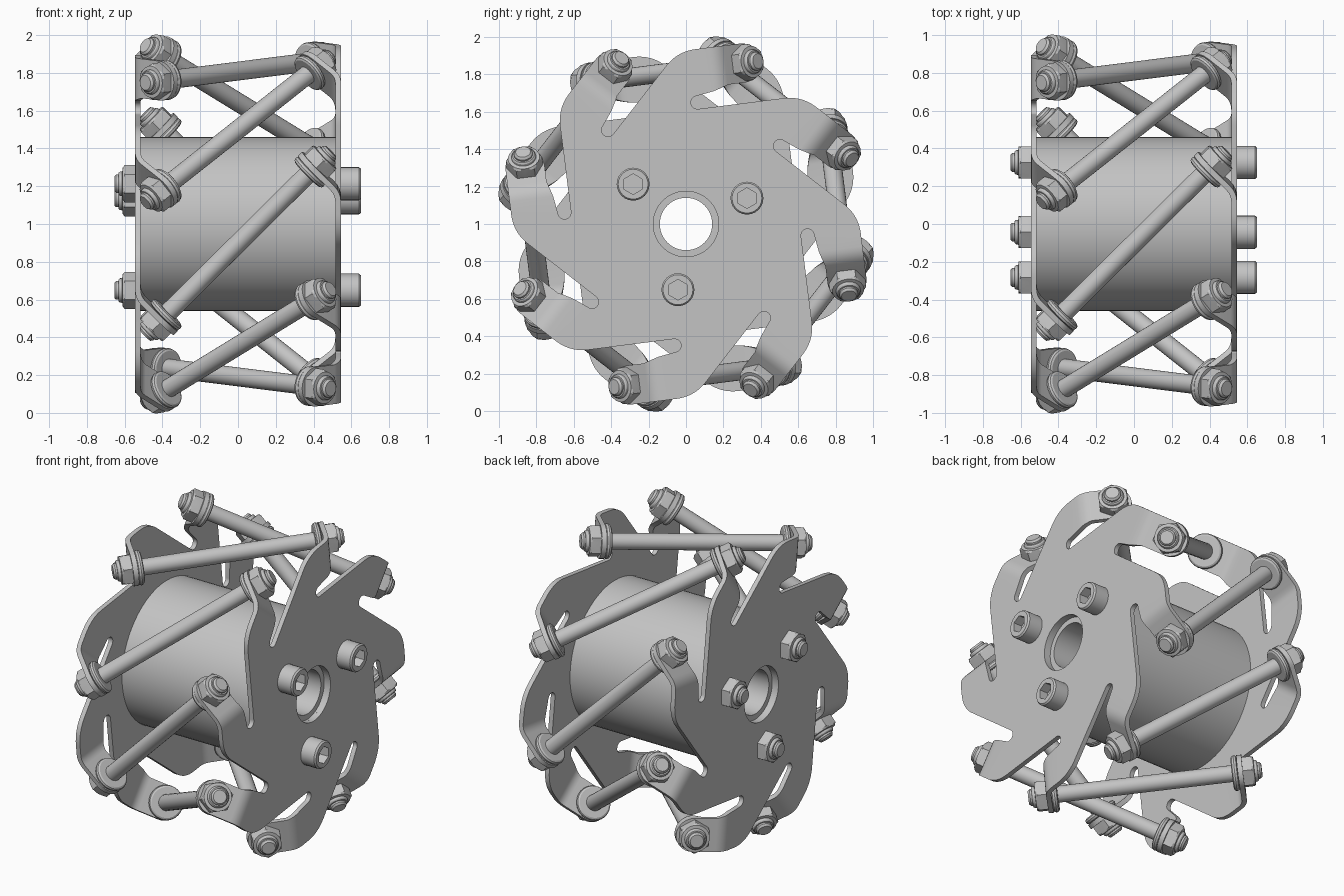
import bpy, bmesh
from math import sin, cos, pi, radians, sqrt
from mathutils import Matrix, Vector

if "Cube" in bpy.data.objects:
    bpy.data.objects.remove(bpy.data.objects["Cube"])

steel = bpy.data.materials.new("grey_steel")
steel.use_nodes = True
grey = (0.55, 0.55, 0.55, 1)
steel.diffuse_color = grey
steel.node_tree.nodes["Principled BSDF"].inputs["Base Color"].default_value = grey

COUNT = 8
STEP = 2 * pi / COUNT
START = radians(7.2)       # angle of the first roller axle's middle
AXLE_R = 0.816             # distance of axle middle from the wheel axis
TAB_W = 0.105              # half width of a bent tab
PLATE_X = 0.53
THICK = 0.03
HOLE = 0.175
CENTRE = Vector((0, 0, 1))


def finish(bm, name):
    bmesh.ops.remove_doubles(bm, verts=bm.verts, dist=1e-5)
    bmesh.ops.recalc_face_normals(bm, faces=bm.faces)
    mesh = bpy.data.meshes.new(name)
    bm.to_mesh(mesh)
    bm.free()
    mesh.materials.append(steel)
    return mesh


def smooth(mesh):
    mesh.polygons.foreach_set("use_smooth", [True] * len(mesh.polygons))
    mesh.set_sharp_from_angle(angle=radians(28))


def turned(name, profile, segs=24):
    """Lathe a profile of (radius, height, shape); 'hex' rings are hexagonal."""
    bm = bmesh.new()
    rings = []
    for rad, h, *shape in profile:
        ring = []
        for i in range(segs):
            a = 2 * pi * i / segs
            k = cos(pi / 6) / cos(a % (pi / 3) - pi / 6) if shape else 1
            ring.append(bm.verts.new((rad * k * cos(a), rad * k * sin(a), h)))
        rings.append(ring)
    for lo, hi in zip(rings, rings[1:]):
        for i in range(segs):
            j = (i + 1) % segs
            bm.faces.new((lo[i], lo[j], hi[j], hi[i]))
    mesh = finish(bm, name)
    smooth(mesh)
    return mesh


def place(name, mesh, origin, z_dir, x_dir):
    obj = bpy.data.objects.new(name, mesh)
    bpy.context.collection.objects.link(obj)
    z, x = z_dir.normalized(), x_dir.normalized()
    obj.matrix_world = Matrix.Translation(CENTRE + origin) @ \
        Matrix((x, z.cross(x), z)).transposed().to_4x4()
    return obj


def blade_axes(m):
    """Radial and clockwise directions for a blade at angle m."""
    return Vector((0, cos(m), sin(m))), Vector((0, sin(m), -cos(m)))


# Side plate: eight swept blades, each ending in a tab bent inwards by 45 degrees
def blade(bm, m):
    rad, tan = blade_axes(m)

    def vert(t, r, x=PLATE_X):
        return bm.verts.new(rad * r + tan * t + Vector((x, 0, 0)))

    top = AXLE_R + TAB_W
    low = AXLE_R - TAB_W
    slot_t, slot_r, slot_w = 0.142, 0.637, 0.035
    fold_t, bend = 0.235, 0.1

    def slot_arc(a0, a1, n=6):
        angles = [a0 + (a1 - a0) * i / n for i in range(n + 1)]
        return [(slot_t - slot_w * cos(a), slot_r + slot_w * sin(a)) for a in angles]

    def turn(p, ang):
        return (p[0] * cos(ang) + p[1] * sin(ang), p[1] * cos(ang) - p[0] * sin(ang))

    # outer edge: from the neighbouring slot, up a slope, round to the tab
    outline = [turn(p, -STEP) for p in slot_arc(0, -pi / 2)]
    t0, r0 = outline[-1]
    corner = Vector((t0 + top - r0, top))
    a, b = corner - Vector((0.07, 0.07)), corner + Vector((0.1, 0))
    for i in range(9):
        u = i / 8
        outline.append(tuple(a * (1 - u) ** 2 + corner * 2 * u * (1 - u) + b * u * u))
    outline.append((fold_t, top))
    outline.append((fold_t, low - 0.025))
    outline += slot_arc(pi / 2, 0)
    # back along the centre hole
    slot_mid = Vector((slot_r, slot_t - slot_w))
    end = Vector((1, 0)).angle_signed(slot_mid) * -1
    for i in range(9):
        ang = end - STEP * i / 8
        outline.append((HOLE * sin(ang), HOLE * cos(ang)))
    bm.faces.new([vert(*p) for p in outline])

    # curved fold
    rows = []
    for i in range(5):
        ang = pi / 4 * i / 4
        t, x = fold_t + bend * sin(ang), PLATE_X - bend * (1 - cos(ang))
        inner = low - 0.025 * (1 - i / 4)
        rows.append((vert(t, top, x), vert(t, inner, x)))
    for p, q in zip(rows, rows[1:]):
        bm.faces.new((p[0], q[0], q[1], p[1]))
    # rounded tab end, centred where the axle passes through
    hole_t = (t + x) / 2
    tip = []
    for i in range(17):
        ang = pi / 2 - pi * i / 16
        d = TAB_W * cos(ang) / sqrt(2)
        tip.append(vert(hole_t + d, AXLE_R + TAB_W * sin(ang), hole_t - d))
    bm.faces.new([rows[-1][0]] + tip + [rows[-1][1]])
    return hole_t * sqrt(2)


bm = bmesh.new()
for k in range(COUNT):
    tab_at = blade(bm, START + k * STEP)      # distance of tab along the axle
plate = finish(bm, "side_plate")
right_plate = place("side_plate_a", plate, Vector(), Vector((0, 0, 1)), Vector((1, 0, 0)))
mod = right_plate.modifiers.new("thickness", "SOLIDIFY")
mod.thickness = THICK
mod.offset = 0
bpy.context.view_layer.objects.active = right_plate
right_plate.select_set(True)
bpy.ops.object.modifier_apply(modifier=mod.name)
smooth(right_plate.data)
other = bpy.data.objects.new("side_plate_b", right_plate.data)
bpy.context.collection.objects.link(other)
other.matrix_world = Matrix.Translation(CENTRE) @ \
    Matrix.Rotation(pi, 4, blade_axes(START)[0])

# Shared hardware
tip_z = tab_at + 0.125
axle = turned("axle", [(0, -tip_z), (0.04, -tip_z), (0.05, 0.012 - tip_z),
                       (0.05, tip_z - 0.012), (0.04, tip_z), (0, tip_z)])
nut = turned("lock_nut", [(0.045, 0), (0.098, 0, "hex"), (0.098, 0.055, "hex"),
                          (0.085, 0.066), (0.066, 0.068), (0.064, 0.08),
                          (0.058, 0.087), (0.045, 0.088)])
washer = turned("washer", [(0.045, 0), (0.092, 0), (0.102, 0.005), (0.106, 0.018),
                           (0.102, 0.03), (0.092, 0.036), (0.045, 0.036)], 32)

# Slanted axles with a washer and nut at both ends
for k in range(COUNT):
    rad, tan = blade_axes(START + k * STEP)
    along = (Vector((1, 0, 0)) + tan).normalized()
    mid = rad * AXLE_R
    place(f"axle_{k}", axle, mid, along, rad)
    for side, d in (("a", along), ("b", -along)):
        place(f"axle_nut_{k}_{side}", nut, mid + d * (tab_at + THICK / 2), d, rad)
        place(f"axle_washer_{k}_{side}", washer, mid + d * (tab_at - THICK / 2), -d, rad)

# Hub drum with a stepped bore
X = Vector((1, 0, 0))
edge, step = PLATE_X - THICK / 2, 0.5
hub = turned("hub", [(0.46, -edge), (0.46, edge), (HOLE, edge), (HOLE, step),
                     (0.14, step), (0.14, -step), (HOLE, -step), (HOLE, -edge),
                     (0.46, -edge)], 64)
place("hub", hub, Vector(), X, Vector((0, 1, 0)))

# Three through bolts: socket heads on one side, lock nuts on the other
face = PLATE_X + THICK / 2
head = turned("bolt_head", [(0.088, 0), (0.088, 0.095), (0.08, 0.105),
                            (0.055, 0.105, "hex"), (0.055, 0.045, "hex"), (0, 0.045)])
stud = turned("bolt_end", [(0.05, 0), (0.05, 0.1), (0.04, 0.11), (0, 0.11)])
for k in range(3):
    ang = radians(23) + k * 2 * pi / 3
    out = Vector((0, cos(ang), sin(ang)))
    place(f"bolt_head_{k}", head, out * 0.354 + X * face, X, Vector((0, 0, 1)))
    place(f"bolt_nut_{k}", nut, out * 0.354 - X * face, -X, Vector((0, 0, 1)))
    place(f"bolt_end_{k}", stud, out * 0.354 - X * face, -X, out)
